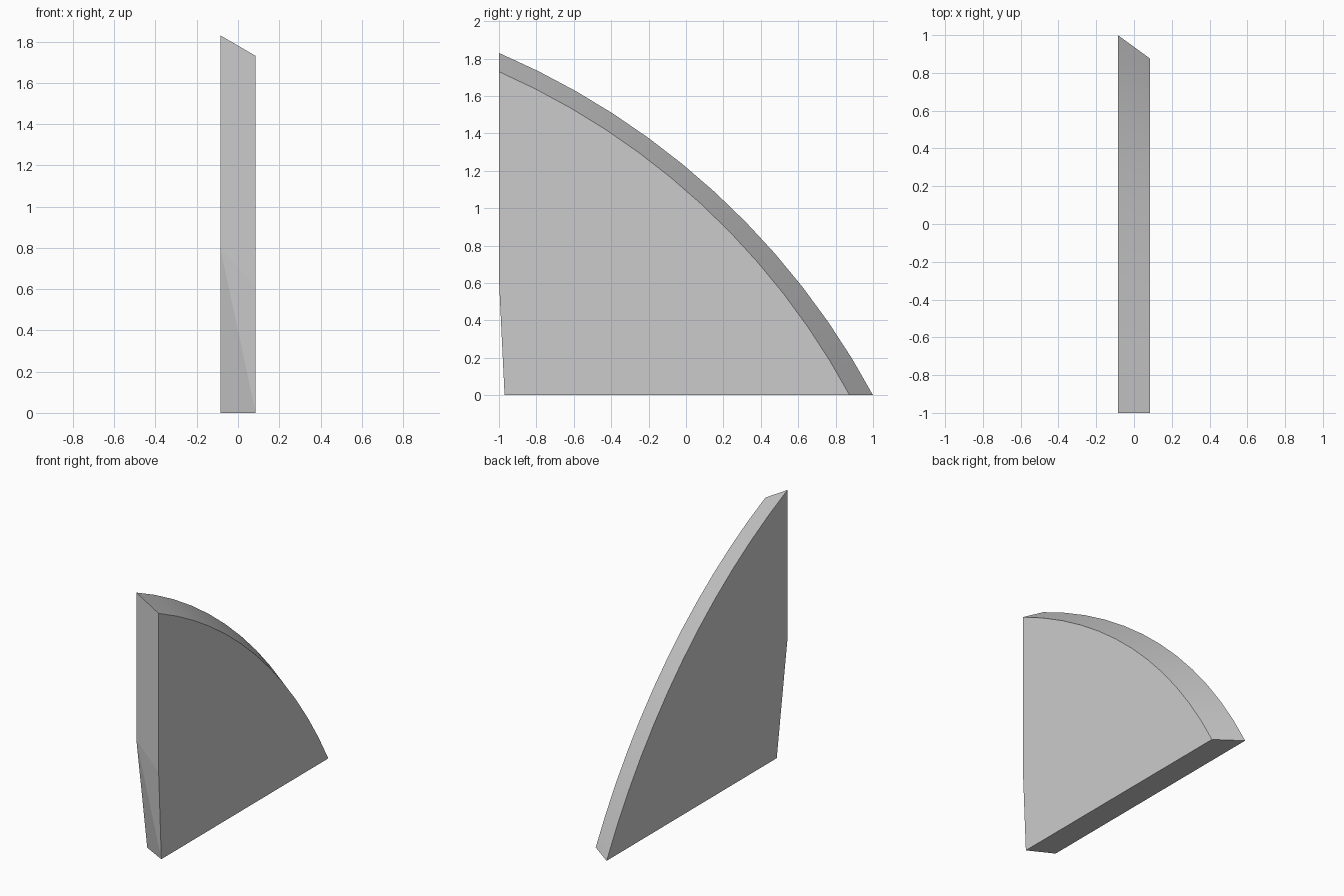
import bpy, bmesh, math
from mathutils import Vector

if "Cube" in bpy.data.objects:
    bpy.data.objects.remove(bpy.data.objects["Cube"])

HALF = 0.086   # half thickness of the plate
STEPS = 12     # segments along the curved edge


def arc(p1, p2, p3, n):
    """Points on the circle through three (y, z) points, from p1 to p3."""
    a, b, c = Vector(p1), Vector(p2), Vector(p3)
    u, v = b - a, c - a
    d = 2 * (u.x * v.y - u.y * v.x)
    centre = a + Vector((v.y * u.length_squared - u.y * v.length_squared,
                         u.x * v.length_squared - v.x * u.length_squared)) / d
    r = (a - centre).length
    t1 = math.atan2(a.y - centre.y, a.x - centre.x)
    t3 = math.atan2(c.y - centre.y, c.x - centre.x)
    return [(centre.x + r * math.cos(t1 + (t3 - t1) * i / n),
             centre.y + r * math.sin(t1 + (t3 - t1) * i / n)) for i in range(n + 1)]


# Side outlines: curved edge, then bottom corner and the kink in the straight edge
left = arc((-1, 1.83), (0, 1.22), (1, 0), STEPS) + [(-0.88, 0), (-1, 0.80)]
right = arc((-1, 1.73), (0, 1.095), (0.875, 0), STEPS) + [(-0.97, 0), (-1, 0.62)]

bm = bmesh.new()
lv = [bm.verts.new((-HALF, y, z)) for y, z in left]
rv = [bm.verts.new((HALF, y, z)) for y, z in right]
bm.faces.new(lv)
bm.faces.new(rv[::-1])

# Rim joining both outlines, smooth only along the curve
n = len(lv)
for i in range(n):
    j = (i + 1) % n
    if i == STEPS + 1:
        # twisted lower front, split from the left kink to the right bottom corner
        bm.faces.new((lv[i], rv[i], lv[j]))
        bm.faces.new((rv[i], rv[j], lv[j]))
    else:
        face = bm.faces.new((lv[i], rv[i], rv[j], lv[j]))
        face.smooth = i < STEPS
bmesh.ops.recalc_face_normals(bm, faces=bm.faces)

mesh = bpy.data.meshes.new("curved_fin")
bm.to_mesh(mesh)
bm.free()
fin = bpy.data.objects.new("curved_fin", mesh)
bpy.context.collection.objects.link(fin)
